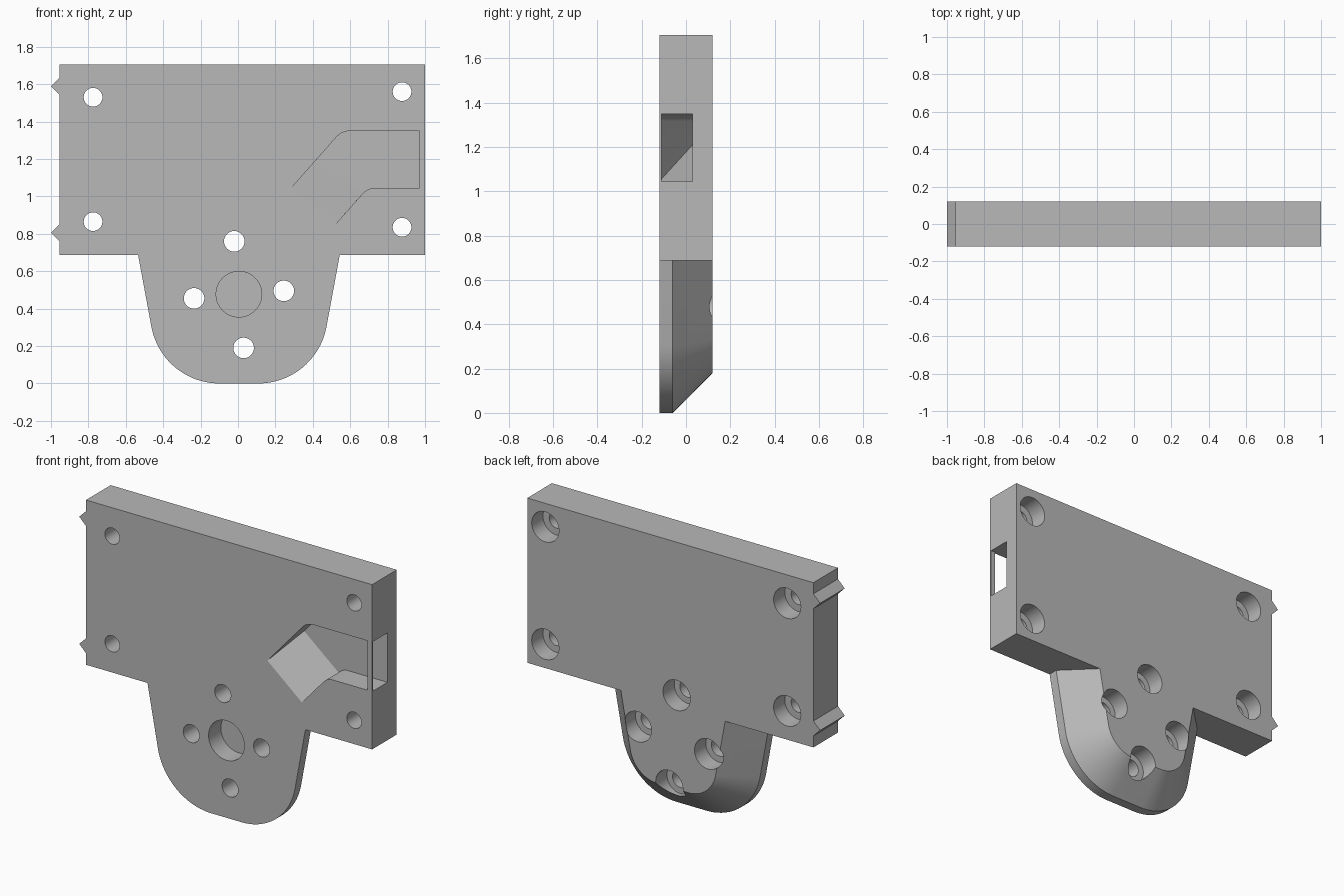
import bpy, bmesh, math
from mathutils import Vector

if "Cube" in bpy.data.objects:
    bpy.data.objects.remove(bpy.data.objects["Cube"], do_unlink=True)

FRONT, BACK = -0.12, 0.12
grey = bpy.data.materials.new("matte grey")
grey.use_nodes = True
grey.diffuse_color = (0.48, 0.48, 0.48, 1)
grey.node_tree.nodes["Principled BSDF"].inputs["Base Color"].default_value = grey.diffuse_color


def round_corner(before, corner, after, radius, steps=20):
    """Points of a fillet arc replacing one corner of an outline."""
    c = Vector(corner)
    u, v = (Vector(before) - c).normalized(), (Vector(after) - c).normalized()
    half = u.angle(v) / 2
    centre = c + (u + v).normalized() * radius / math.sin(half)
    length = radius / math.tan(half)
    a, b = c + u * length - centre, c + v * length - centre
    sweep = a.angle_signed(b)
    start = math.atan2(a.y, a.x)
    return [centre + radius * Vector((math.cos(start - sweep * i / steps),
                                      math.sin(start - sweep * i / steps)))
            for i in range(steps + 1)]


def loft(name, layers):
    """Solid through (y, outline) layers; outlines are lists of (x, z)."""
    bm = bmesh.new()
    rings = [[bm.verts.new((p[0], y, p[1])) for p in pts] for y, pts in layers]
    n = len(rings[0])
    bm.faces.new(rings[0])
    bm.faces.new(rings[-1][::-1])
    for a, b in zip(rings, rings[1:]):
        for i in range(n):
            j = (i + 1) % n
            bm.faces.new((a[i], b[i], b[j], a[j]))
    bmesh.ops.recalc_face_normals(bm, faces=bm.faces)
    mesh = bpy.data.meshes.new(name)
    bm.to_mesh(mesh)
    bm.free()
    obj = bpy.data.objects.new(name, mesh)
    mesh.materials.append(grey)
    bpy.context.collection.objects.link(obj)
    return obj


def prism(name, pts, y0=FRONT, y1=BACK):
    return loft(name, [(y0, pts), (y1, pts)])


def box(name, x0, x1, z0, z1, y0=FRONT, y1=BACK):
    return prism(name, [(x0, z0), (x1, z0), (x1, z1), (x0, z1)], y0, y1)


def circle(x, z, r, n=48):
    return [(x + r * math.cos(math.tau * i / n), z + r * math.sin(math.tau * i / n))
            for i in range(n)]


def combine(target, tool, operation):
    mod = target.modifiers.new(operation, "BOOLEAN")
    mod.operation, mod.solver, mod.object = operation, "EXACT", tool
    bpy.context.view_layer.objects.active = target
    bpy.ops.object.modifier_apply(modifier=mod.name)
    bpy.data.objects.remove(tool, do_unlink=True)


# Main plate
plate = box("mounting_plate", -0.954, 1, 0.688, 1.705)


# Rounded tongue, tapered, with a wide chamfer round its back edge
def tongue_outline(inset, top=0.8, mid=0.005, slope=0.185):
    def side(sign, z):
        return (mid + sign * (0.412 + slope * z - inset * math.hypot(1, slope)), z)
    tl, bl, br, tr = side(-1, top), side(-1, inset), side(1, inset), side(1, top)
    r = 0.37 - inset
    return [tl] + round_corner(tl, bl, br, r) + round_corner(bl, br, tr, r) + [tr]


tongue = loft("tongue", [(FRONT, tongue_outline(0)), (-0.06, tongue_outline(0)),
                         (BACK, tongue_outline(0.18))])
combine(plate, tongue, "UNION")

# Pointed ridges on the right-hand edge
for z in (1.59, 0.805):
    ridge = prism("edge_ridge", [(-1, z), (-0.94, z - 0.06), (-0.94, z + 0.06)])
    combine(plate, ridge, "UNION")

# Through holes with counterbores from the back
corner_holes = [(-0.775, 1.53), (-0.775, 0.865), (0.877, 1.56), (0.877, 0.835)]
tongue_holes = [(-0.02, 0.76), (0.245, 0.495), (0.03, 0.19), (-0.235, 0.455)]
for holes, radius in ((corner_holes, 0.05), (tongue_holes, 0.055)):
    for x, z in holes:
        combine(plate, prism("hole", circle(x, z, radius), -0.2, 0.2), "DIFFERENCE")
        combine(plate, prism("counterbore", circle(x, z, 0.093), 0.01, 0.2), "DIFFERENCE")

# Blind round pocket in the front of the tongue
pocket = prism("pocket", circle(0.005, 0.477, 0.122, 64), -0.2, 0.0)
combine(plate, pocket, "DIFFERENCE")

# Bent channel in the front, with a ramp up to the surface at its lower end
FLOOR = 0.03
ramp = Vector((0.146, 0.165)) / (FLOOR - FRONT)


def channel_outline(y):
    shift = ramp * (y - FRONT)
    upper, lower = Vector((0.285, 1.045)) + shift, Vector((0.52, 0.85)) + shift
    top_end, low_end = (0.97, 1.35), (0.97, 1.045)
    return ([upper] + round_corner(upper, (0.555, 1.35), top_end, 0.1, 12)
            + [top_end, low_end]
            + round_corner(low_end, (0.693, 1.045), lower, 0.085, 12) + [lower])


channel = loft("channel", [(y, channel_outline(y)) for y in (-0.135, FLOOR)])
combine(plate, channel, "DIFFERENCE")

# Side mouth of the channel, leaving a thin strip across the front
combine(plate, box("channel_mouth", 0.95, 1.1, 1.045, 1.35, -0.11, FLOOR), "DIFFERENCE")

# Smooth the curved walls, keep edges sharp
bpy.ops.object.select_all(action="DESELECT")
plate.select_set(True)
bpy.context.view_layer.objects.active = plate
bpy.ops.object.shade_smooth_by_angle(angle=math.radians(25))
